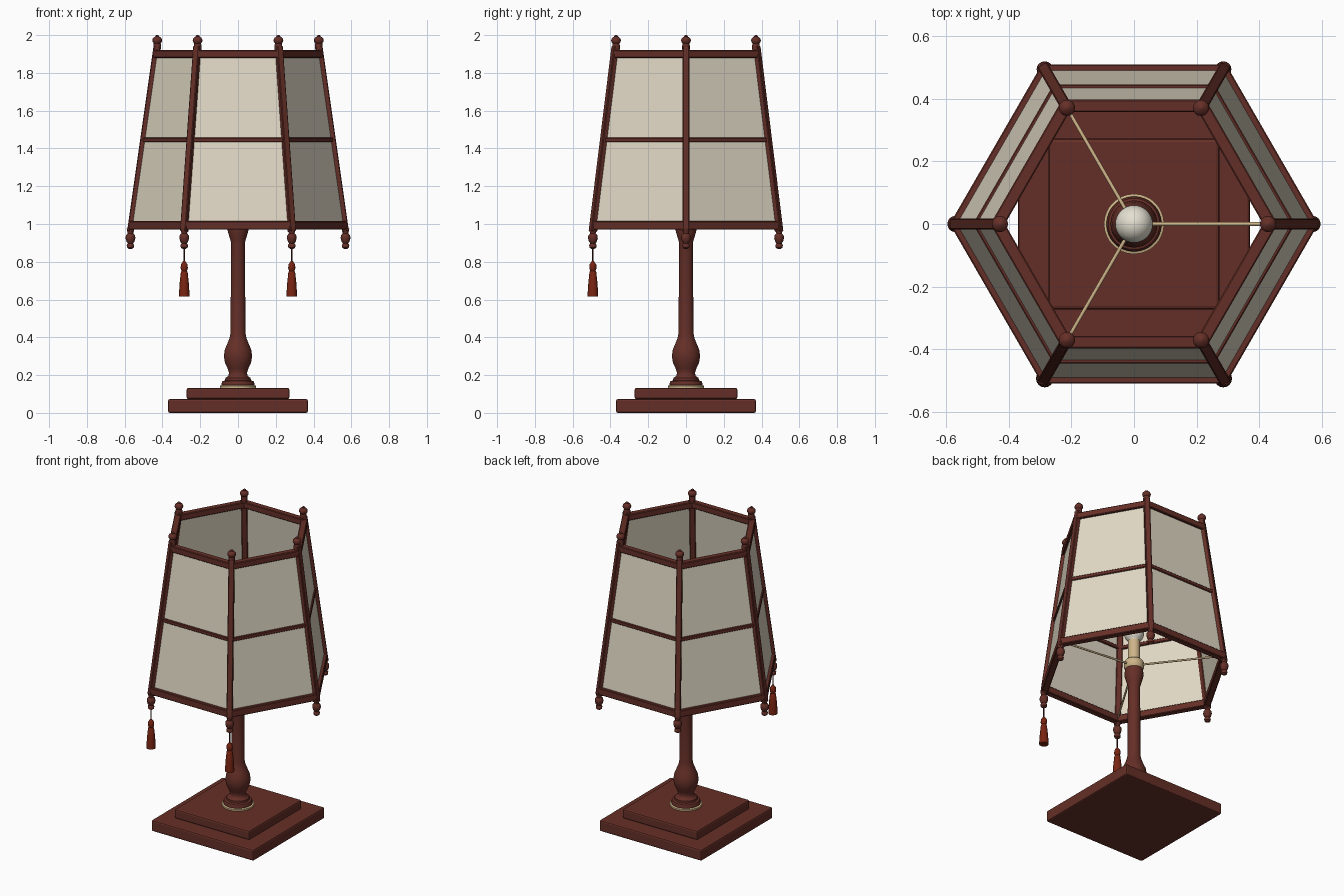
import bpy, bmesh, math
from mathutils import Vector, Matrix

if "Cube" in bpy.data.objects:
    bpy.data.objects.remove(bpy.data.objects["Cube"], do_unlink=True)


def material(name, r, g, b):
    m = bpy.data.materials.new(name)
    m.use_nodes = True
    m.diffuse_color = (r, g, b, 1)
    m.node_tree.nodes["Principled BSDF"].inputs["Base Color"].default_value = (r, g, b, 1)
    return m


wood = material("red brown wood", 0.13, 0.028, 0.02)
paper = material("cream paper", 0.75, 0.69, 0.56)
brass = material("pale brass", 0.62, 0.46, 0.25)
silk = material("red silk", 0.19, 0.018, 0.006)
cord_mat = material("dark cord", 0.05, 0.01, 0.008)
glass = material("white glass", 0.78, 0.74, 0.64)


def finish(bm, name, mat, smooth=False):
    bmesh.ops.recalc_face_normals(bm, faces=bm.faces)
    mesh = bpy.data.meshes.new(name)
    bm.to_mesh(mesh)
    bm.free()
    mesh.materials.append(mat)
    ob = bpy.data.objects.new(name, mesh)
    bpy.context.collection.objects.link(ob)
    if smooth:
        bpy.ops.object.select_all(action='DESELECT')
        ob.select_set(True)
        bpy.context.view_layer.objects.active = ob
        bpy.ops.object.shade_smooth_by_angle(angle=math.radians(40))
    return ob


def bevel(ob, width, segments=2):
    mod = ob.modifiers.new("Soft edges", 'BEVEL')
    mod.width, mod.segments = width, segments
    return ob


def slab(name, half, z0, z1):
    bm = bmesh.new()
    bmesh.ops.create_cube(bm, size=1)
    bmesh.ops.scale(bm, vec=(2 * half, 2 * half, z1 - z0), verts=bm.verts)
    bmesh.ops.translate(bm, vec=(0, 0, (z0 + z1) / 2), verts=bm.verts)
    return bevel(finish(bm, name, wood), 0.01)


def lathe(name, profile, mat, at=(0, 0), sides=32):
    """Spin (radius, height) points round a vertical axis and close the ends."""
    bm = bmesh.new()
    rings = []
    for r, z in profile:
        rings.append([bm.verts.new((at[0] + r * math.cos(math.tau * i / sides),
                                    at[1] + r * math.sin(math.tau * i / sides), z))
                      for i in range(sides)])
    for low, high in zip(rings, rings[1:]):
        for i in range(sides):
            j = (i + 1) % sides
            bm.faces.new((low[i], low[j], high[j], high[i]))
    bm.faces.new(rings[0])
    bm.faces.new(rings[-1])
    return finish(bm, name, mat, True)


def ball(r, z, squash=1.0, steps=8):
    return [(max(r * math.sin(math.pi * i / steps), 0.001),
             z - r * squash * math.cos(math.pi * i / steps)) for i in range(steps + 1)]


def beam(name, a, b, outward, width, depth):
    """Rectangular bar from a to b, its depth facing outward."""
    axis = (b - a).normalized()
    side = axis.cross(outward).normalized()
    face = side.cross(axis)
    bm = bmesh.new()
    bmesh.ops.create_cube(bm, size=1)
    bmesh.ops.scale(bm, vec=(width, depth, (b - a).length), verts=bm.verts)
    turn = Matrix((side, face, axis)).transposed().to_4x4()
    bmesh.ops.transform(bm, matrix=Matrix.Translation((a + b) / 2) @ turn, verts=bm.verts)
    return bevel(finish(bm, name, wood), 0.004, 1)


def rod(name, a, b, radius, mat):
    bm = bmesh.new()
    bmesh.ops.create_cone(bm, cap_ends=True, segments=10, radius1=radius,
                          radius2=radius, depth=(b - a).length)
    turn = (b - a).to_track_quat('Z', 'Y').to_matrix().to_4x4()
    bmesh.ops.transform(bm, matrix=Matrix.Translation((a + b) / 2) @ turn, verts=bm.verts)
    return finish(bm, name, mat, True)


def corner(i, z):
    """Point on the tapering six-sided shade."""
    r = 0.565 - (z - 0.99) * 0.143
    t = math.radians(60 * i)
    return Vector((r * math.cos(t), r * math.sin(t), z))


# Stepped base and turned column
slab("base_lower_step", 0.37, 0, 0.073)
slab("base_upper_step", 0.272, 0.073, 0.133)
lathe("base_ring", [(0.096, 0.13), (0.096, 0.143), (0.085, 0.147)], brass)
lathe("column", [(0.086, 0.143), (0.088, 0.155), (0.082, 0.168), (0.068, 0.172),
                 (0.067, 0.185), (0.052, 0.195), (0.047, 0.212), (0.055, 0.235),
                 (0.069, 0.265), (0.075, 0.3), (0.07, 0.335), (0.056, 0.368),
                 (0.045, 0.395), (0.04, 0.42), (0.036, 0.9), (0.042, 0.92),
                 (0.055, 0.965), (0.057, 0.99), (0.05, 1.02)], wood)

# Lamp holder and bulb
lathe("socket", [(0.05, 1.015), (0.06, 1.03), (0.06, 1.06), (0.05, 1.075),
                 (0.036, 1.08), (0.036, 1.21)], brass)
lathe("bulb", [(0.03, 1.2)] + ball(0.06, 1.265, 1.05, 16)[3:], glass)
for i in (0, 2, 4):
    rod("shade_spoke", Vector((0, 0, 1.045)), corner(i, 1.0), 0.006, brass)

# Six-sided shade: posts, rails, paper panels and turned ends
for i in range(6):
    p = corner(i, 0.99)
    radial = Vector((p.x, p.y, 0)).normalized()
    beam("shade_post", corner(i, 0.96), corner(i, 1.94), radial, 0.036, 0.036)

    mid = corner(i, 1.0) + corner(i + 1, 1.0)
    outward = Vector((mid.x, mid.y, 0)).normalized()
    for name, z, height, depth in (("bottom_rail", 0.993, 0.045, 0.04),
                                   ("middle_rail", 1.445, 0.024, 0.024),
                                   ("top_rail", 1.9, 0.04, 0.04)):
        beam(name, corner(i, z), corner(i + 1, z), outward, height, depth)

    bm = bmesh.new()
    bm.faces.new([bm.verts.new(v) for v in (corner(i, 1.0), corner(i + 1, 1.0),
                                            corner(i + 1, 1.9), corner(i, 1.9))])
    panel = finish(bm, "paper_panel", paper)
    thick = panel.modifiers.new("Thickness", 'SOLIDIFY')
    thick.thickness, thick.offset = 0.006, 0

    top = corner(i, 1.95)
    lathe("top_finial", [(0.02, 1.925), (0.02, 1.945)] + ball(0.026, 1.972, 0.85)[2:-1]
          + [(0.01, 1.996), (0.004, 2.0)], wood, top.xy, 16)
    low = corner(i, 0.96)
    lathe("lower_finial", [(0.008, 0.868), (0.018, 0.875), (0.02, 0.888), (0.014, 0.898),
                           (0.02, 0.905), (0.026, 0.925), (0.024, 0.94), (0.015, 0.95),
                           (0.02, 0.975)], wood, low.xy, 16)

    # Tassels hang from the two front corners
    if i in (4, 5):
        rod("tassel_cord", Vector((low.x, low.y, 0.79)), Vector((low.x, low.y, 0.875)),
            0.004, cord_mat)
        lathe("tassel", [(0.028, 0.617), (0.028, 0.63), (0.024, 0.69), (0.018, 0.745),
                         (0.014, 0.752), (0.019, 0.765), (0.018, 0.785), (0.006, 0.803)],
              silk, low.xy, 16)
